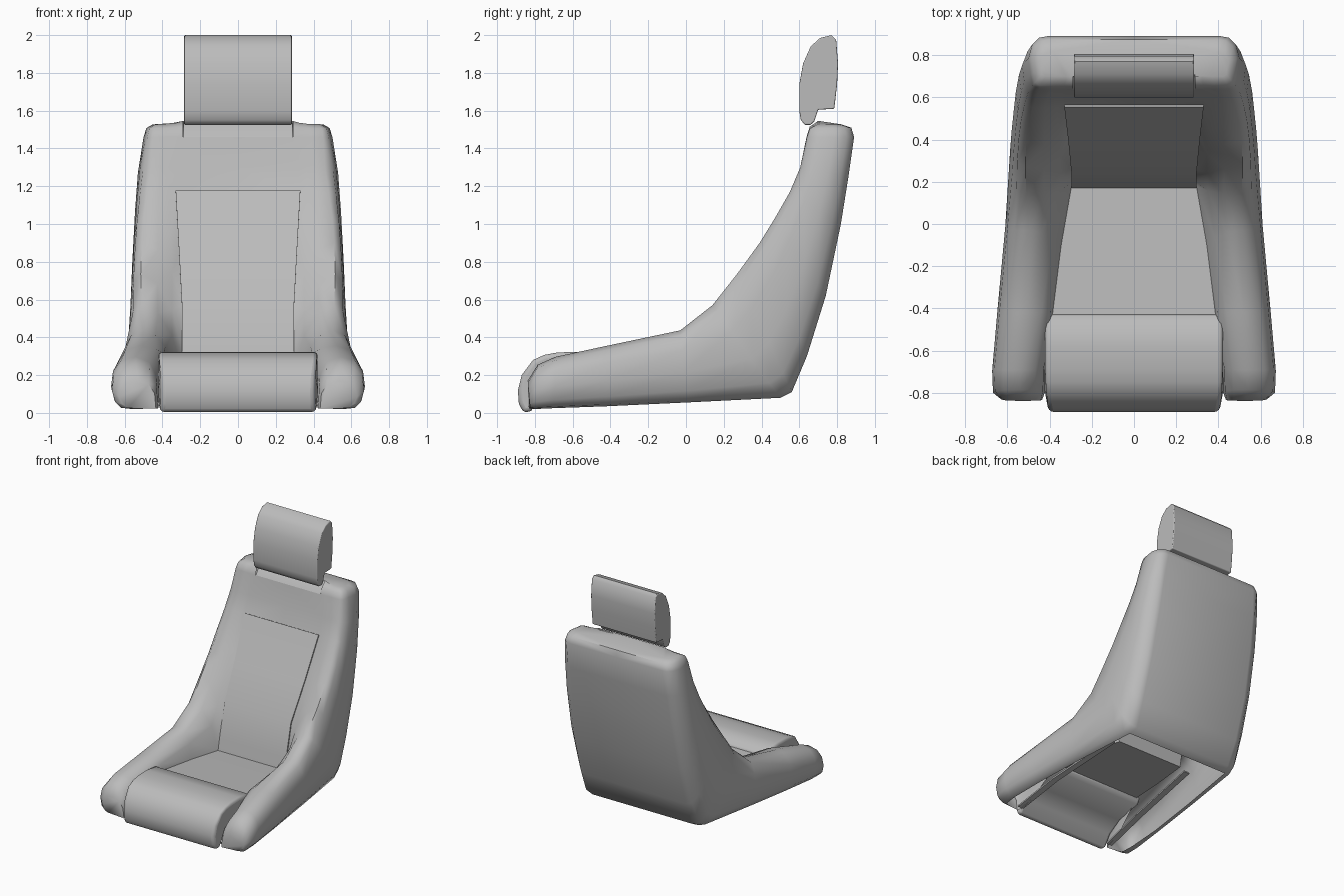
import bpy, bmesh, math
from mathutils import Vector

cube = bpy.data.objects.get("Cube")
if cube:
    bpy.data.objects.remove(cube, do_unlink=True)

grey = bpy.data.materials.new("seat grey")
grey.use_nodes = True
grey.diffuse_color = (0.5, 0.5, 0.5, 1)
grey.node_tree.nodes["Principled BSDF"].inputs["Base Color"].default_value = (0.5, 0.5, 0.5, 1)


def finish(bm, name, angle=40, bevel=0.0, mirror=False):
    """Turn a bmesh into a smooth-shaded object."""
    bmesh.ops.recalc_face_normals(bm, faces=bm.faces)
    mesh = bpy.data.meshes.new(name)
    bm.to_mesh(mesh)
    bm.free()
    mesh.materials.append(grey)
    obj = bpy.data.objects.new(name, mesh)
    bpy.context.collection.objects.link(obj)
    if mirror:
        mod = obj.modifiers.new("mirror", "MIRROR")
        mod.use_clip = True
    if bevel:
        mod = obj.modifiers.new("soft edges", "BEVEL")
        mod.width, mod.segments, mod.angle_limit = bevel, 3, math.radians(60)
    bpy.ops.object.select_all(action="DESELECT")
    obj.select_set(True)
    bpy.context.view_layer.objects.active = obj
    bpy.ops.object.shade_smooth_by_angle(angle=math.radians(angle))


def cushion(name, profile, half, bevel, taper_y=-2.0):
    """Extrude a side profile (y, z); points ahead of taper_y are narrower."""
    bm = bmesh.new()
    sides = []
    for s in (-1, 1):
        sides.append([bm.verts.new((s * (half - max(0, taper_y - y) * .2), y, z))
                      for y, z in profile])
        bm.faces.new(sides[-1])
    n = len(profile)
    for i in range(n):
        j = (i + 1) % n
        bm.faces.new((sides[0][i], sides[0][j], sides[1][j], sides[1][i]))
    finish(bm, name, 55, bevel)


def strip(name, rows, thick):
    """Thin slab through rows of (left x, right x, y, z)."""
    bm = bmesh.new()
    pairs = [[bm.verts.new((x, y, z)) for x in (xa, xb)] for xa, xb, y, z in rows]
    for a, b in zip(pairs, pairs[1:]):
        bm.faces.new((a[0], a[1], b[1], b[0]))
    bmesh.ops.recalc_face_normals(bm, faces=bm.faces)
    bmesh.ops.solidify(bm, geom=bm.faces[:], thickness=thick)
    finish(bm, name, 25)


def panel(name, rows, thick):
    """Symmetric slab through rows of (half width, y, z)."""
    strip(name, [(-w, w, y, z) for w, y, z in rows], thick)


# Shell stations from front to top: base y, z, half width;
# crest y, z, half width; widest half width; inner y, z, half width
stations = [
    (-.825, .022, .50, -.838, .17, .53, .63, -.832, .022, .435),
    (-.81, .02, .56, -.785, .255, .54, .668, -.80, .022, .423),
    (-.70, .025, .57, -.69, .297, .54, .672, -.69, .05, .42),
    (-.42, .035, .56, -.42, .355, .52, .648, -.42, .26, .385),
    (.0, .055, .52, -.03, .437, .50, .61, -.1, .24, .345),
    (.50, .08, .46, .14, .57, .51, .587, .18, .22, .295),
    (.56, .11, .44, .27, .735, .515, .58, .2, .32, .295),
    (.64, .30, .45, .39, .90, .51, .57, .26, .57, .295),
    (.74, .62, .45, .47, 1.03, .50, .56, .41, .85, .31),
    (.82, 1.0, .44, .55, 1.17, .48, .545, .562, 1.17, .33),
    (.86, 1.25, .43, .605, 1.30, .46, .53, .605, 1.30, .33),
    (.89, 1.46, .41, .64, 1.46, .45, .50, .638, 1.46, .29),
    (.875, 1.51, .40, .655, 1.505, .445, .485, .655, 1.515, .29),
    (.82, 1.528, .38, .70, 1.528, .42, .45, .70, 1.546, .29),
]


def section(k, s):
    """Half cross-section: back, outer wall, crest, inner wall, centre."""
    base, crest, inner = Vector(s[0:2]), Vector(s[3:5]), Vector(s[7:9])
    wb, wc, wo, wi = s[2], s[5], s[6], s[9]
    # The thigh wings have steep inner walls, the back wings sloping ones
    in_a, in_b = (.6, .93) if k < 4 else (.4, .75)
    # The rear corner is rounder behind the back than along the thighs
    corner = .05 if k < 5 or k > 10 else .075
    ring = [(0, base), (wb, base), (wo - corner, base.lerp(crest, .03)),
            (wo - .35 * corner, base.lerp(crest, .16)), (wo, base.lerp(crest, .42)),
            (wo - .01, base.lerp(crest, .72)),
            (wc + .6 * (wo - wc), base.lerp(crest, .93)),
            (wc, crest), (wc - in_a * (wc - wi), crest.lerp(inner, .12)),
            (wc - in_b * (wc - wi), crest.lerp(inner, .45)),
            (wi, inner), (0, inner)]
    return [(x, p.x, p.y) for x, p in ring]


# Bucket shell: open underneath, at the panels and at the headrest notch
bm = bmesh.new()
rings = [[bm.verts.new(p) for p in section(k, s)] for k, s in enumerate(stations)]
last = len(rings[0]) - 1
for k, (a, b) in enumerate(zip(rings, rings[1:])):
    for i in range(last):
        if (i == 0 and k < 5) or (i == last - 1 and k not in (9, 10)):
            continue
        bm.faces.new((a[i], a[i + 1], b[i + 1], b[i]))
bm.faces.new(rings[0][1:last])
bm.faces.new(rings[-1])
bmesh.ops.delete(bm, geom=[v for v in bm.verts if not v.link_faces], context="VERTS")
finish(bm, "bucket_shell", 55, mirror=True)

# Seat and backrest panels
panel("seat_panel", [(.39, -.46, .264), (.345, -.1, .242), (.295, .185, .222)], .01)
panel("back_panel", [(.297, .18, .22), (.297, .2, .32), (.297, .258, .57),
                     (.312, .41, .85), (.33, .563, 1.172)], .01)

# Sunken notch in the top edge below the headrest
panel("headrest_notch", [(.288, .638, 1.46), (.288, .668, 1.505), (.288, .705, 1.54)], .004)

# Headrest and front thigh bolster
cushion("headrest", [(.63, 1.525), (.608, 1.55), (.60, 1.6), (.60, 1.74), (.62, 1.85),
                     (.66, 1.94), (.71, 1.985), (.77, 2.0), (.795, 1.975), (.805, 1.85),
                     (.80, 1.74), (.785, 1.61), (.70, 1.605), (.68, 1.545), (.66, 1.525)],
        .285, .006)
cushion("front_bolster", [(-.86, 0), (-.885, .05), (-.89, .12), (-.87, .2), (-.81, .28),
                          (-.75, .307), (-.68, .32), (-.58, .323), (-.47, .31),
                          (-.42, .26), (-.45, .21), (-.66, .17), (-.77, .1), (-.82, .01)],
        .422, .022, taper_y=-.8)

# Side rails under the seat, rising towards the back
for side, label in ((1, "left"), (-1, "right")):
    strip(label + "_rail", [(side * (x - .025), side * (x + .025), y, z) for x, y, z in
                            ((.43, -.80, .04), (.41, -.42, .12), (.36, .18, .20))], .012)
